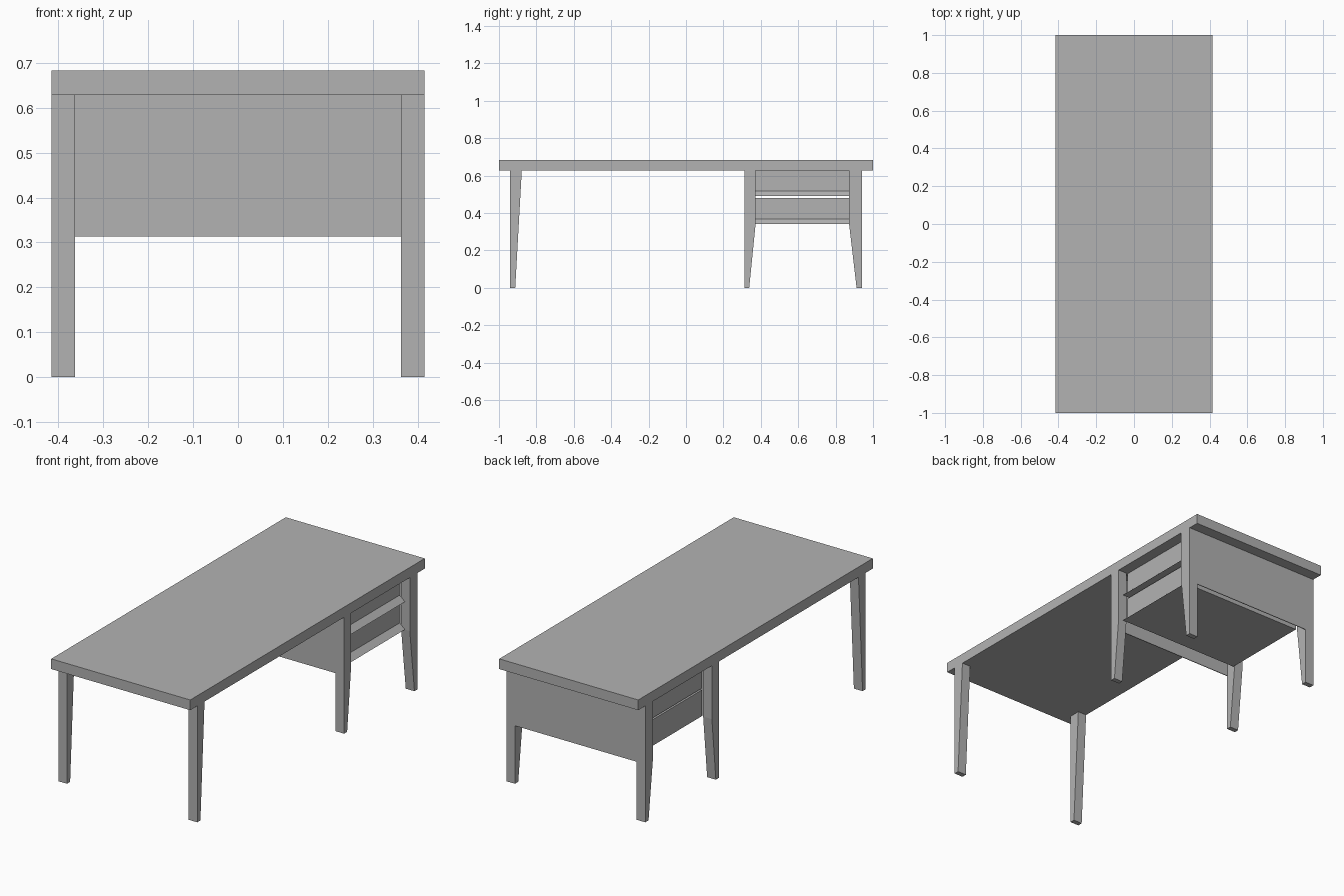
import bpy
import bmesh

if "Cube" in bpy.data.objects:
    bpy.data.objects.remove(bpy.data.objects["Cube"], do_unlink=True)

# Single painted finish
grey = bpy.data.materials.new("plain_grey")
grey.use_nodes = True
colour = (0.448, 0.448, 0.448, 1)
grey.diffuse_color = colour
grey.node_tree.nodes["Principled BSDF"].inputs["Base Color"].default_value = colour


def extrude(name, profile, axis, start, end):
    """Extrude a closed profile along x (profile in y, z) or y (profile in x, z)."""
    bm = bmesh.new()
    if axis == "x":
        points = [(start, a, z) for a, z in profile]
        move = (end - start, 0, 0)
    else:
        points = [(a, start, z) for a, z in profile]
        move = (0, end - start, 0)
    face = bm.faces.new([bm.verts.new(p) for p in points])
    made = bmesh.ops.extrude_face_region(bm, geom=[face])["geom"]
    verts = [v for v in made if isinstance(v, bmesh.types.BMVert)]
    bmesh.ops.translate(bm, verts=verts, vec=move)
    bmesh.ops.recalc_face_normals(bm, faces=bm.faces)
    mesh = bpy.data.meshes.new(name)
    bm.to_mesh(mesh)
    bm.free()
    mesh.materials.append(grey)
    obj = bpy.data.objects.new(name, mesh)
    bpy.context.collection.objects.link(obj)
    return obj


def rectangle(a0, a1, z0, z1):
    return [(a0, z0), (a1, z0), (a1, z1), (a0, z1)]


HALF_WIDTH, LEG_INNER = 0.415, 0.363
TOP_Z, UNDER_Z = 0.683, 0.628
DRAWER_X = 0.355

# Table top
extrude("table_top", rectangle(-1, 1, UNDER_Z, TOP_Z), "x", -HALF_WIDTH, HALF_WIDTH)

# Tapered legs: straight outer edge, sloping inner edge
# name, outer y, inner y at top, inner y at foot, height where the taper starts
legs = [
    ("front_leg", -0.94, -0.878, -0.913, UNDER_Z),
    ("middle_leg", 0.312, 0.372, 0.338, 0.34),
    ("back_leg", 0.94, 0.872, 0.912, 0.34),
]
for name, outer, inner, foot, knee in legs:
    profile = [(outer, 0), (foot, 0), (inner, knee)]
    if knee < UNDER_Z:
        profile.append((inner, UNDER_Z))
    profile.append((outer, UNDER_Z))
    extrude(name + "_left", profile, "x", LEG_INNER, HALF_WIDTH)
    extrude(name + "_right", profile, "x", -HALF_WIDTH, -LEG_INNER)

# Thin cabinet panels, flush with the outer faces of the legs
panel = rectangle(-LEG_INNER, LEG_INNER, 0.313, UNDER_Z)
extrude("middle_panel", panel, "y", 0.312, 0.316)
extrude("back_panel", panel, "y", 0.936, 0.94)

# Drawers with a sloping pull lip along the lower front edge
for name, low, high in [("upper_drawer", 0.49, UNDER_Z), ("lower_drawer", 0.34, 0.481)]:
    profile = [
        (-DRAWER_X, low),
        (DRAWER_X + 0.031, low),
        (DRAWER_X, low + 0.028),
        (DRAWER_X, high),
        (-DRAWER_X, high),
    ]
    extrude(name, profile, "y", 0.372, 0.872)
